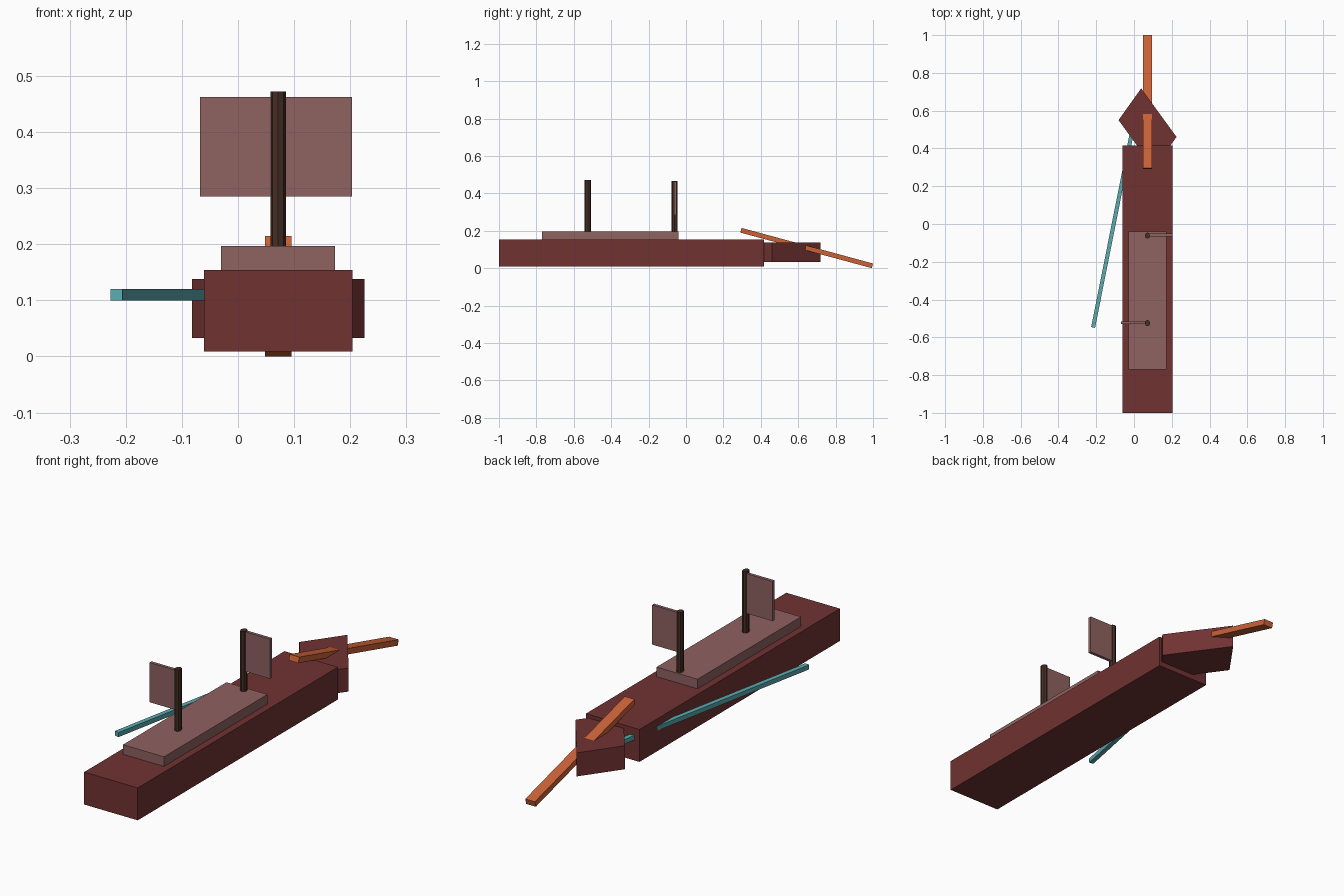
import bpy, bmesh, math
from mathutils import Vector, Matrix

if "Cube" in bpy.data.objects:
    bpy.data.objects.remove(bpy.data.objects["Cube"])


def material(name, rgb):
    m = bpy.data.materials.new(name)
    m.diffuse_color = [(c / 255) ** 2.2 for c in rgb] + [1]
    m.use_nodes = True
    m.node_tree.nodes["Principled BSDF"].inputs["Base Color"].default_value = m.diffuse_color
    return m


hull_mat = material("dark_red_wood", (112, 53, 53))
deck_mat = material("pale_wood", (141, 98, 97))
mast_mat = material("dark_wood", (72, 50, 42))
spar_mat = material("orange_wood", (202, 98, 58))
oar_mat = material("teal_paint", (92, 170, 175))


def finish(bm, name, mat):
    bmesh.ops.recalc_face_normals(bm, faces=bm.faces)
    me = bpy.data.meshes.new(name)
    bm.to_mesh(me)
    bm.free()
    me.materials.append(mat)
    ob = bpy.data.objects.new(name, me)
    bpy.context.collection.objects.link(ob)
    return ob


def box(name, lo, hi, mat):
    lo, hi = Vector(lo), Vector(hi)
    bm = bmesh.new()
    bmesh.ops.create_cube(bm, size=1, matrix=Matrix.LocRotScale((lo + hi) / 2, None, hi - lo))
    return finish(bm, name, mat)


def beam(name, a, b, width, height, mat):
    """Square-ended bar running from a to b, width kept level."""
    a, b = Vector(a), Vector(b)
    d = b - a
    side = d.cross(Vector((0, 0, 1))).normalized()
    up = side.cross(d).normalized()
    rot = Matrix((side, d.normalized(), up)).transposed().to_4x4()
    bm = bmesh.new()
    bmesh.ops.create_cube(bm, size=1, matrix=Matrix.Translation((a + b) / 2) @ rot
                          @ Matrix.Diagonal((width, d.length, height, 1)))
    return finish(bm, name, mat)


# Hull and raised deck
box("hull", (-0.061, -1, 0.009), (0.204, 0.416, 0.154), hull_mat)
box("deck", (-0.03, -0.77, 0.14), (0.173, -0.039, 0.197), deck_mat)

# Bow: skewed block partly sunk into the front of the hull
bm = bmesh.new()
outline = [(0.038, 0.718), (-0.082, 0.55), (0.105, 0.293), (0.225, 0.461)]
base = bm.faces.new([bm.verts.new((x, y, 0.033)) for x, y in outline])
ext = bmesh.ops.extrude_face_region(bm, geom=[base])
bmesh.ops.translate(bm, vec=(0, 0, 0.105),
                    verts=[v for v in ext["geom"] if isinstance(v, bmesh.types.BMVert)])
if not base.is_valid or len(bm.faces) < 6:
    bm.faces.new([v for v in bm.verts][:4])
finish(bm, "bow", hull_mat)

# Two masts, each with a sail on opposite sides
for label, y, top, side in (("front", -0.525, 0.472, -1), ("rear", -0.061, 0.466, 1)):
    bm = bmesh.new()
    bmesh.ops.create_cone(bm, cap_ends=True, segments=8, radius1=1, radius2=1, depth=1,
                          matrix=Matrix.LocRotScale((0.0715, y, (top + 0.18) / 2), None,
                                                    (0.0137, 0.0165, top - 0.18)))
    finish(bm, label + "_mast", mast_mat)
    outer = 0.068 + side * 0.1355
    box(label + "_sail", (min(outer, 0.0715), y - 0.004, 0.285),
        (max(outer, 0.0715), y + 0.010, 0.4625), deck_mat)

# Sloping bowsprit and side oar
beam("bowsprit", (0.0715, 0.2935, 0.2026), (0.0715, 0.9967, 0.0124), 0.0475, 0.0256, spar_mat)
beam("oar", (-0.2165, -0.548, 0.110), (-0.008, 0.50, 0.110), 0.021, 0.0205, oar_mat)
